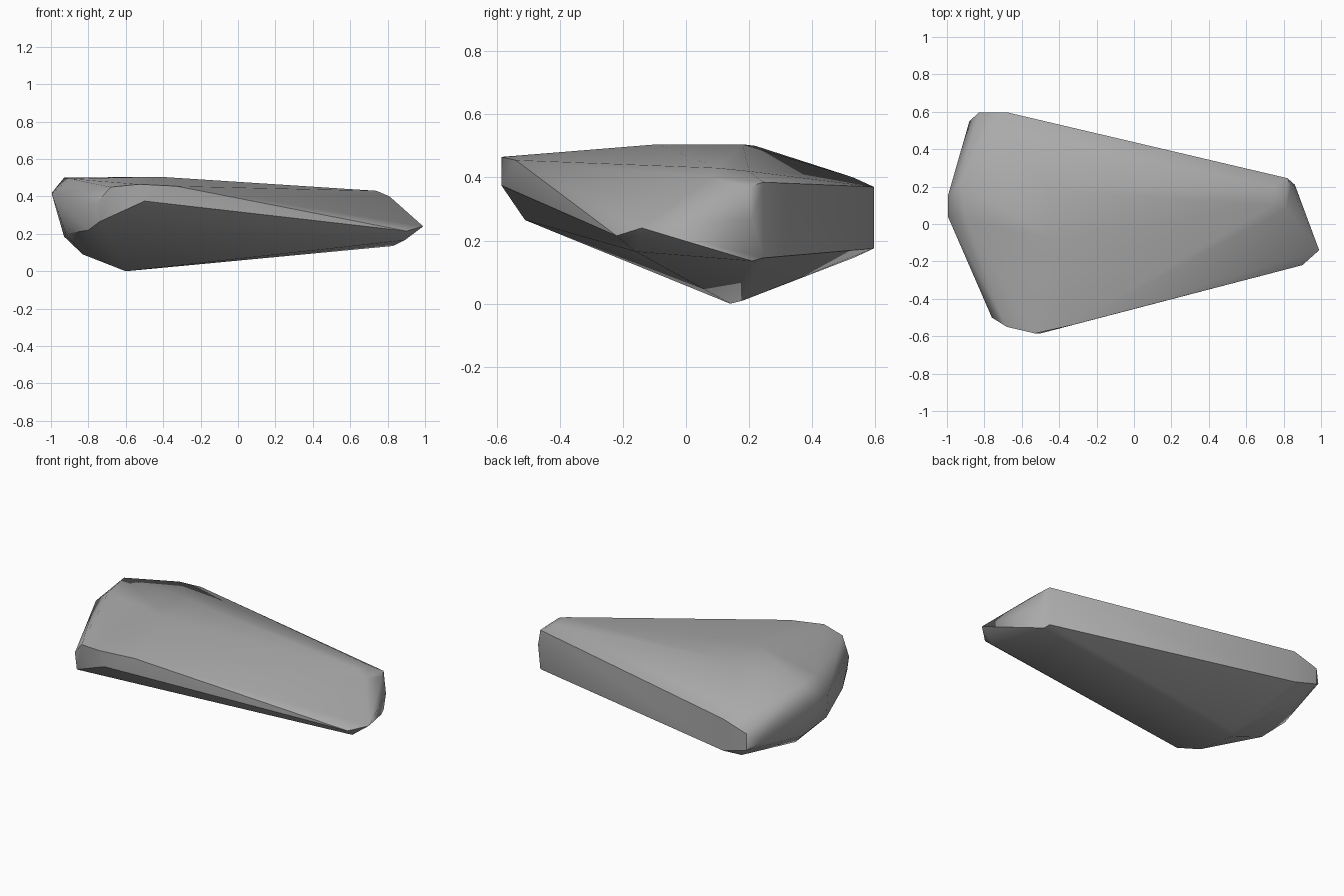
import bpy
import bmesh
import math
from mathutils import Vector

# Remove only the default cube
default_cube = bpy.data.objects.get("Cube")
if default_cube:
    bpy.data.objects.remove(default_cube, do_unlink=True)


def make_material(name, value):
    material = bpy.data.materials.new(name)
    material.use_nodes = True
    colour = (value, value, value, 1.0)
    material.diffuse_color = colour
    shader = material.node_tree.nodes["Principled BSDF"]
    shader.inputs["Base Color"].default_value = colour
    return material


# Corner points of the chipped stone, grouped by region
crown = [(-.93, .22, .5), (-.9, .03, .495), (-.45, .18, .505),
         (-.42, -.09, .505), (.74, .1, .43), (.75, .2, .42)]
front_ridge = [(-.68, -.55, .45), (-.53, -.585, .465), (-.33, -.54, .455),
               (-.5, -.585, .375), (-.76, -.5, .36), (-.74, -.51, .265)]
narrow_tip = [(.9, -.22, .215), (.99, -.14, .24), (.89, -.16, .165),
              (.81, .08, .4), (.86, .21, .27), (.84, .2, .37)]
back_wall = [(.82, .245, .385), (.82, .245, .145), (-.67, .595, .37),
             (-.67, .595, .175), (-.83, .595, .32), (-.83, .595, .22),
             (-.77, .53, .4), (-.75, .53, .145)]
blunt_end = [(-.995, .15, .42), (-.995, .04, .41), (-.88, .55, .26),
             (-.93, .2, .185), (-.92, -.05, .2), (-.8, -.38, .22)]
keel = [(-.6, .14, 0), (-.57, .18, .01), (-.83, .12, .09), (.83, .21, .135)]


def build_stone(name, regions, material, merge_distance=0.002):
    """Wrap the corner points in a faceted skin, like knapped stone."""
    bm = bmesh.new()
    for region in regions:
        for corner in region:
            bm.verts.new(Vector(corner))
    result = bmesh.ops.convex_hull(bm, input=bm.verts[:])
    # Drop points that fell inside the skin
    inside = [item for item in result["geom_interior"] + result["geom_unused"]
              if isinstance(item, bmesh.types.BMVert)]
    bmesh.ops.delete(bm, geom=list(set(inside)), context='VERTS')
    bmesh.ops.remove_doubles(bm, verts=bm.verts[:], dist=merge_distance)
    bmesh.ops.recalc_face_normals(bm, faces=bm.faces[:])

    mesh = bpy.data.meshes.new(name)
    bm.to_mesh(mesh)
    bm.free()
    mesh.materials.append(material)
    stone = bpy.data.objects.new(name, mesh)
    bpy.context.collection.objects.link(stone)
    return stone


stone_grey = make_material("stone grey", 0.4)
rock = build_stone("rock",
                   [crown, front_ridge, narrow_tip, back_wall, blunt_end, keel],
                   stone_grey)

# Soften the shallow facets while keeping the hard chipped edges
bpy.ops.object.select_all(action='DESELECT')
rock.select_set(True)
bpy.context.view_layer.objects.active = rock
bpy.ops.object.shade_smooth_by_angle(angle=math.radians(40))
